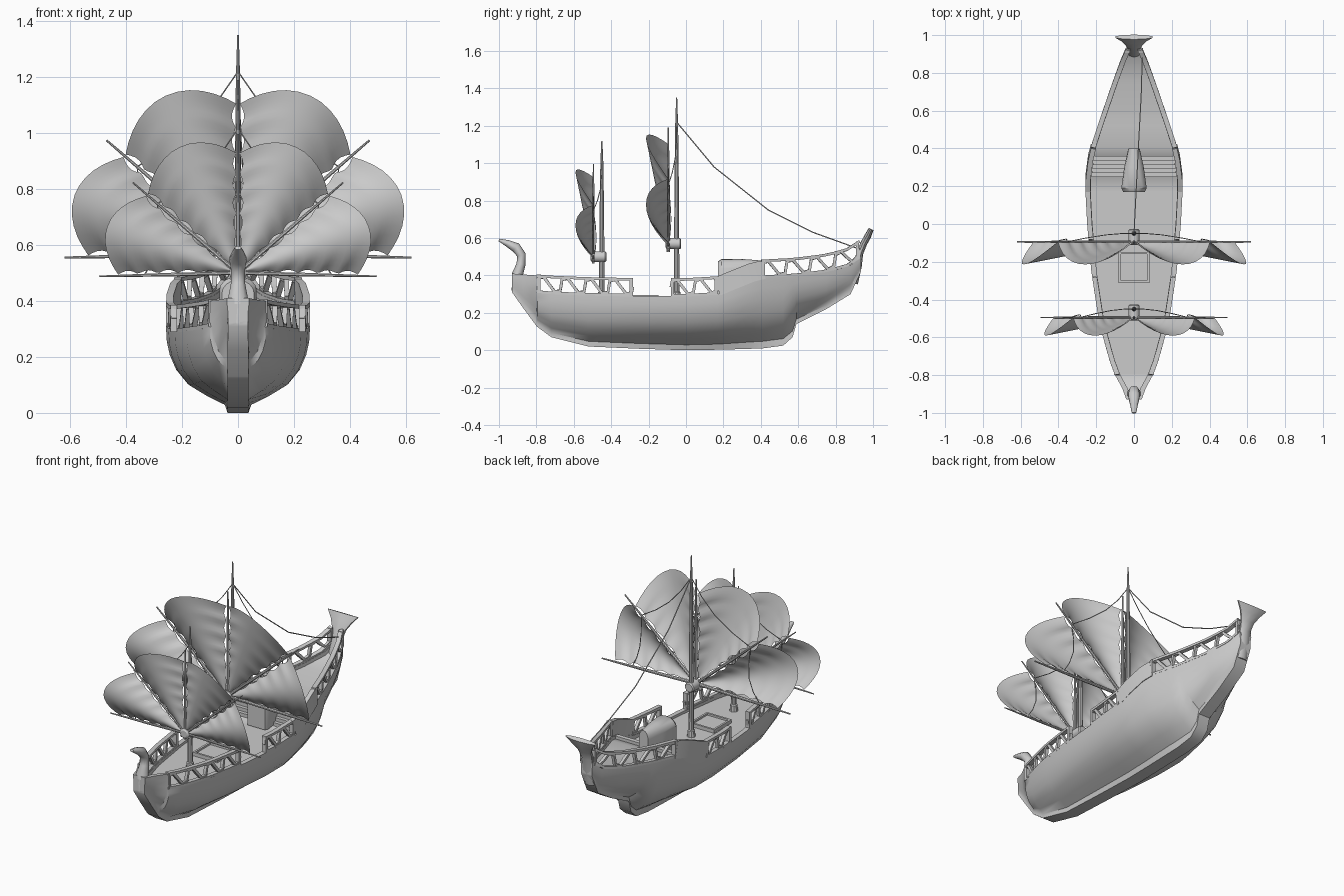
import bpy, bmesh
from math import sin, cos, pi, radians
from mathutils import Vector as V

if "Cube" in bpy.data.objects:
    bpy.data.objects.remove(bpy.data.objects["Cube"])


def finish(name, bm, smooth=35):
    bmesh.ops.recalc_face_normals(bm, faces=bm.faces)
    me = bpy.data.meshes.new(name)
    bm.to_mesh(me)
    bm.free()
    ob = bpy.data.objects.new(name, me)
    bpy.context.collection.objects.link(ob)
    bpy.ops.object.select_all(action='DESELECT')
    ob.select_set(True)
    bpy.context.view_layer.objects.active = ob
    bpy.ops.object.shade_smooth_by_angle(angle=radians(smooth))
    return ob


def loft(bm, rings):
    vs = [[bm.verts.new(p) for p in r] for r in rings]
    n = len(vs[0])
    for a, b in zip(vs, vs[1:]):
        for i in range(n):
            j = (i + 1) % n
            bm.faces.new((a[i], a[j], b[j], b[i]))
    bm.faces.new(vs[0])
    bm.faces.new(vs[-1])


def sweep(bm, pts, sizes, n=8, ref=(1, 0, 0)):
    """Loft an n-sided section along pts; sizes are (half width along ref, half thickness)."""
    pts = [V(p) for p in pts]
    if not isinstance(sizes, list):
        sizes = [sizes] * len(pts)
    rings = []
    k = 2 ** 0.5 if n == 4 else 1
    for i, p in enumerate(pts):
        t = (pts[min(i + 1, len(pts) - 1)] - pts[max(i - 1, 0)]).normalized()
        r = V(ref)
        side = (r - t * r.dot(t)).normalized()
        up = t.cross(side)
        a, b = sizes[i] if isinstance(sizes[i], tuple) else (sizes[i], sizes[i])
        rings.append([p + side * (a * k * cos(q)) + up * (b * k * sin(q))
                      for q in [2 * pi * (m + 0.5) / n for m in range(n)]])
    loft(bm, rings)


def box(bm, x, y0, y1, z0, z1, cx=0):
    sweep(bm, [(cx, y0, (z0 + z1) / 2), (cx, y1, (z0 + z1) / 2)], (x, (z1 - z0) / 2), 4)


# Hull stations: y, half width, keel z, rim z, deck z
ST = [(-.93, .04, .31, .41, .39), (-.87, .062, .225, .405, .31), (-.80, .10, .13, .40, .275),
      (-.795, .102, .125, .31, .275), (-.72, .13, .07, .303, .275), (-.52, .185, .02, .295, .275),
      (-.25, .226, .008, .29, .275), (0, .248, 0, .29, .275), (.17, .257, .003, .30, .275),
      (.25, .256, .005, .335, .275), (.35, .243, .008, .375, .355), (.41, .228, .01, .39, .37),
      (.52, .192, .025, .395, .375), (.57, .175, .07, .398, .378), (.59, .168, .14, .40, .38),
      (.75, .113, .22, .42, .40), (.88, .065, .30, .455, .43), (.935, .04, .42, .50, .48)]


def at(y, k):
    for a, b in zip(ST, ST[1:]):
        if y <= b[0]:
            return a[k] + (b[k] - a[k]) * (y - a[0]) / (b[0] - a[0])
    return ST[-1][k]


SEC = [(.16, 0), (.19, .1), (.45, .21), (.70, .34), (.86, .51), (.95, .69), (.99, .85), (1, 1)]
rings = []
for y, w, zk, zr, d in ST:
    half = [(min(.037, w * .9) if i == 0 else max(f * w, min(.037, w * .9)), zk + g * (zr - zk))
            for i, (f, g) in enumerate(SEC)]
    iw = max(w - .028, .3 * w)
    half += [(iw, zr), (iw, d)]
    rings.append([(x, y, z) for x, z in half] + [(-x, y, z) for x, z in reversed(half)])
bm = bmesh.new()
loft(bm, rings)
finish("hull", bm, 40)

# Bow figurehead post and flared stern post
bm = bmesh.new()
sweep(bm, [(0, -.90, .32), (0, -.90, .41), (0, -.882, .46), (0, -.88, .51), (0, -.91, .55), (0, -.955, .572), (0, -1, .59)],
      [(.039, .032), (.037, .03), (.027, .024), (.026, .024), (.032, .027), (.022, .018), (.012, .007)], 10)
finish("bow_post", bm, 50)
bm = bmesh.new()
sweep(bm, [(0, .89, .36), (0, .915, .45), (0, .93, .52), (0, .95, .57), (0, .972, .61), (0, .99, .648)],
      [(.04, .03), (.042, .025), (.036, .018), (.045, .018), (.07, .018), (.104, .014)], 10)
finish("stern_post", bm, 50)

# Railings with scrolled infill, and solid bulwarks beside the stairs
SCROLL = [(0, .5), (.04, .82), (.28, .88), (.5, .5), (.72, .12), (.96, .18), (1, .5)]
H = .095
for s, label in ((1, "right"), (-1, "left")):
    def rp(y, v):
        return (s * (at(y, 1) - .013), y, at(y, 3) + v * H)
    for part, y0, y1, cells in (("fore", -.795, -.285, 4), ("mid", -.08, .17, 2), ("aft", .405, .925, 4)):
        bm = bmesh.new()
        steps = [y0 + (y1 - y0) * i / 8 for i in range(9)]
        for v in (.04, .93):
            sweep(bm, [rp(y, v) for y in steps], (.013, .007), 4)
        for y in (y0 + .008, y1 - .008):
            sweep(bm, [rp(y, 0), rp(y, 1)], (.013, .009), 4)
        c = (y1 - y0) / cells
        for i in range(cells):
            sweep(bm, [rp(y0 + c * (i + u), 1 - v) if part == "none" else rp(y0 + c * (i + u), v)
                       for u, v in SCROLL], (.009, .008), 4)
        finish(f"{part}_rail_{label}", bm)
    bm = bmesh.new()
    sweep(bm, [rp(y, .42) for y in (.165, .25, .35, .41)], (.013, .05), 4)
    finish(f"bulwark_{label}", bm)

# Stairs up to the aft deck
bm = bmesh.new()
for i in range(5):
    y = .25 + i * .021
    box(bm, at(y, 1) - .03, y, .36, .275 + i * .02, .295 + i * .02)
finish("stairs", bm)

# Companionway with arched roof, narrowing aft
bm = bmesh.new()
rings = []
for y, w, top in ((.17, .058, .475), (.19, .067, .488), (.30, .052, .488), (.40, .03, .48)):
    rings.append([(w, y, .28)] + [(w * cos(q), y, top - .05 + .05 * sin(q)) for q in
                 [pi * i / 8 for i in range(9)]] + [(-w, y, .28)])
loft(bm, rings)
finish("companionway", bm)

# Deck hatch: lid and frame
bm = bmesh.new()
box(bm, .075, -.305, -.155, .27, .285)
for cx in (-.076, .076):
    box(bm, .006, -.312, -.148, .27, .296, cx)
for y in (-.312, -.16):
    box(bm, .082, y, y + .012, .27, .296)
finish("hatch", bm)


def sail_panel(bm, hub, a0, a1, s, side):
    """One billowing fan panel between two spars, with scalloped laced edges."""
    na, nr = 12, 30
    grid = []
    for i in range(na + 1):
        t = i / na
        R = (.535 + .085 * sin(pi * t)) * s
        row = []
        for j in range(nr + 1):
            f = .06 + .94 * j / nr
            r = R * f
            off = (.006 + .016 * abs(sin(pi * 6 * f)) * min(1, 2 * f)) * s
            a = a0 + (a1 - a0) * t + off / r * (1 - 2 * t)
            row.append(bm.verts.new((side * r * sin(a), hub[1] - .004 - .115 * s * f * sin(pi * t),
                                     hub[2] + r * cos(a))))
        grid.append(row)
    for i in range(na):
        for j in range(nr):
            bm.faces.new((grid[i][j], grid[i + 1][j], grid[i + 1][j + 1], grid[i][j + 1]))


# Two masts, each with hub, five fanned spars, four sail panels and stays
DIAG, FLAT = radians(49.3), radians(91.4)
for name, my, top, hz, sy, s in (("main", -.05, 1.35, .57, -.095, 1), ("fore", -.45, 1.12, .50, -.495, .8)):
    bm = bmesh.new()
    k = (top - .27)
    sweep(bm, [(0, my, .27), (0, my, .31), (0, my, .315), (0, my, .27 + k * .55), (0, my, .27 + k * .86), (0, my, top)],
          [.024, .02, .015, .012, .008, .003], 10)
    finish(name + "_mast", bm)
    bm = bmesh.new()
    sweep(bm, [(0, sy - .015, hz), (0, sy - .008, hz), (0, my + .018, hz), (0, my + .024, hz)],
          [.02, .03, .03, .024], 12)
    finish(name + "_hub", bm)
    bm = bmesh.new()
    for a in (-FLAT, -DIAG, 0, DIAG, FLAT):
        d = V((sin(a), 0, cos(a)))
        c = V((0, sy, hz))
        sweep(bm, [c - d * .045 * s, c + d * .3 * s, c + d * .62 * s],
              [.009 * s, .009 * s, .004 * s], 8, (0, 1, 0))
    finish(name + "_spars", bm)
    bm = bmesh.new()
    for side in (1, -1):
        sail_panel(bm, (0, sy, hz), 0, DIAG, s, side)
        sail_panel(bm, (0, sy, hz), DIAG, FLAT, s, side)
    finish(name + "_sails", bm, 60)
    bm = bmesh.new()
    tie = top - .13 * s
    for side in (1, -1):
        p = V((0, my, tie))
        q = V((side * .36 * s, sy, hz + .31 * s))
        e = V((side * .42 * s, sy, hz - .01))
        for a, b in ((p, q), (q, e)):
            sweep(bm, [a.lerp(b, t) - V((side * .03 * s * sin(pi * t), -.015 * sin(pi * t), .02 * sin(pi * t)))
                       for t in (0, .25, .5, .75, 1)], .0025, 5, (0, 1, 0))
    finish(name + "_stays", bm)

# Backstay from the main mast to the stern
bm = bmesh.new()
sweep(bm, [(0, -.05, 1.22), (.01, .15, .98), (.025, .44, .75), (.038, .68, .63), (.045, .93, .54)], .003, 6)
finish("backstay", bm)
